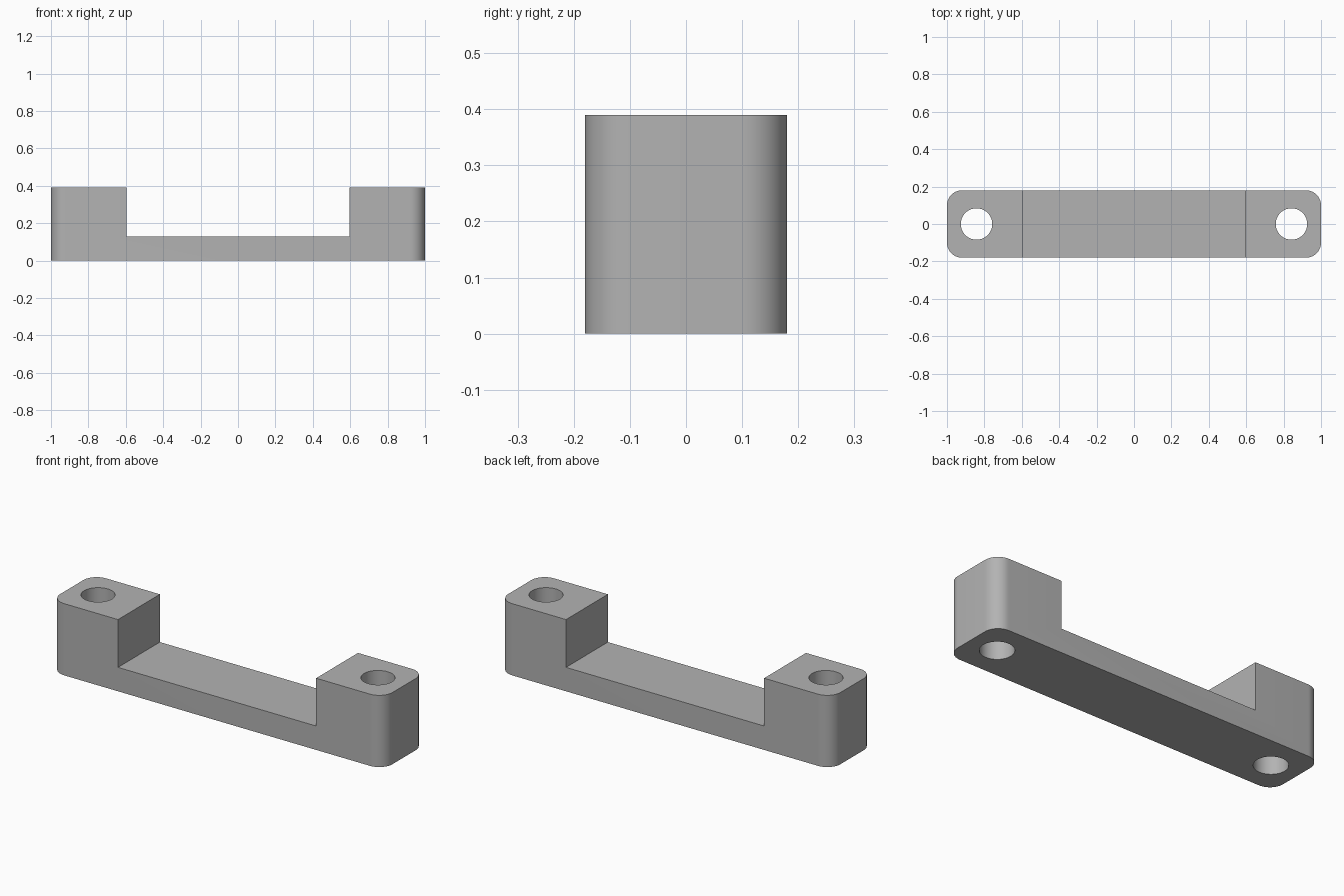
import bpy
import bmesh
from mathutils import Matrix

LENGTH, WIDTH, HEIGHT = 2.0, 0.36, 0.39
CORNER_RADIUS = 0.08
FLOOR, NOTCH_X = 0.13, 0.596
HOLE_X, HOLE_RADIUS = 0.842, 0.084

if "Cube" in bpy.data.objects:
    bpy.data.objects.remove(bpy.data.objects["Cube"], do_unlink=True)

grey = bpy.data.materials.new("plain grey")
grey.use_nodes = True
colour = (0.45, 0.45, 0.45, 1)
grey.diffuse_color = colour
grey.node_tree.nodes["Principled BSDF"].inputs["Base Color"].default_value = colour


def add_object(name, bm):
    mesh = bpy.data.meshes.new(name)
    bm.to_mesh(mesh)
    bm.free()
    mesh.materials.append(grey)
    obj = bpy.data.objects.new(name, mesh)
    bpy.context.collection.objects.link(obj)
    return obj


def box(size, centre):
    bm = bmesh.new()
    matrix = Matrix.Translation(centre) @ Matrix.Diagonal((*size, 1))
    bmesh.ops.create_cube(bm, size=1, matrix=matrix)
    return bm


# Solid bar with rounded upright corners
bm = box((LENGTH, WIDTH, HEIGHT), (0, 0, HEIGHT / 2))
upright = [e for e in bm.edges if abs(e.verts[0].co.z - e.verts[1].co.z) > 0.1]
bmesh.ops.bevel(bm, geom=upright, offset=CORNER_RADIUS, segments=12,
                profile=0.5, affect='EDGES')
handle = add_object("handle_bracket", bm)

# Cutters: the middle notch and one screw hole through each end block
cutters = [add_object("notch_cutter", box((2 * NOTCH_X, 1, 1), (0, 0, FLOOR + 0.5)))]
for side, name in ((1, "left_hole_cutter"), (-1, "right_hole_cutter")):
    bm = bmesh.new()
    bmesh.ops.create_cone(bm, cap_ends=True, segments=48, radius1=HOLE_RADIUS,
                          radius2=HOLE_RADIUS, depth=2,
                          matrix=Matrix.Translation((side * HOLE_X, 0, 0)))
    cutters.append(add_object(name, bm))

bpy.ops.object.select_all(action='DESELECT')
handle.select_set(True)
bpy.context.view_layer.objects.active = handle
for cutter in cutters:
    cutter.hide_render = True
    cut = handle.modifiers.new(cutter.name, 'BOOLEAN')
    cut.operation = 'DIFFERENCE'
    cut.solver = 'EXACT'
    cut.object = cutter
    bpy.ops.object.modifier_apply(modifier=cut.name)
    bpy.data.objects.remove(cutter, do_unlink=True)

# Smooth rounded corners and bores, crisp edges elsewhere
bpy.ops.object.shade_smooth_by_angle()
